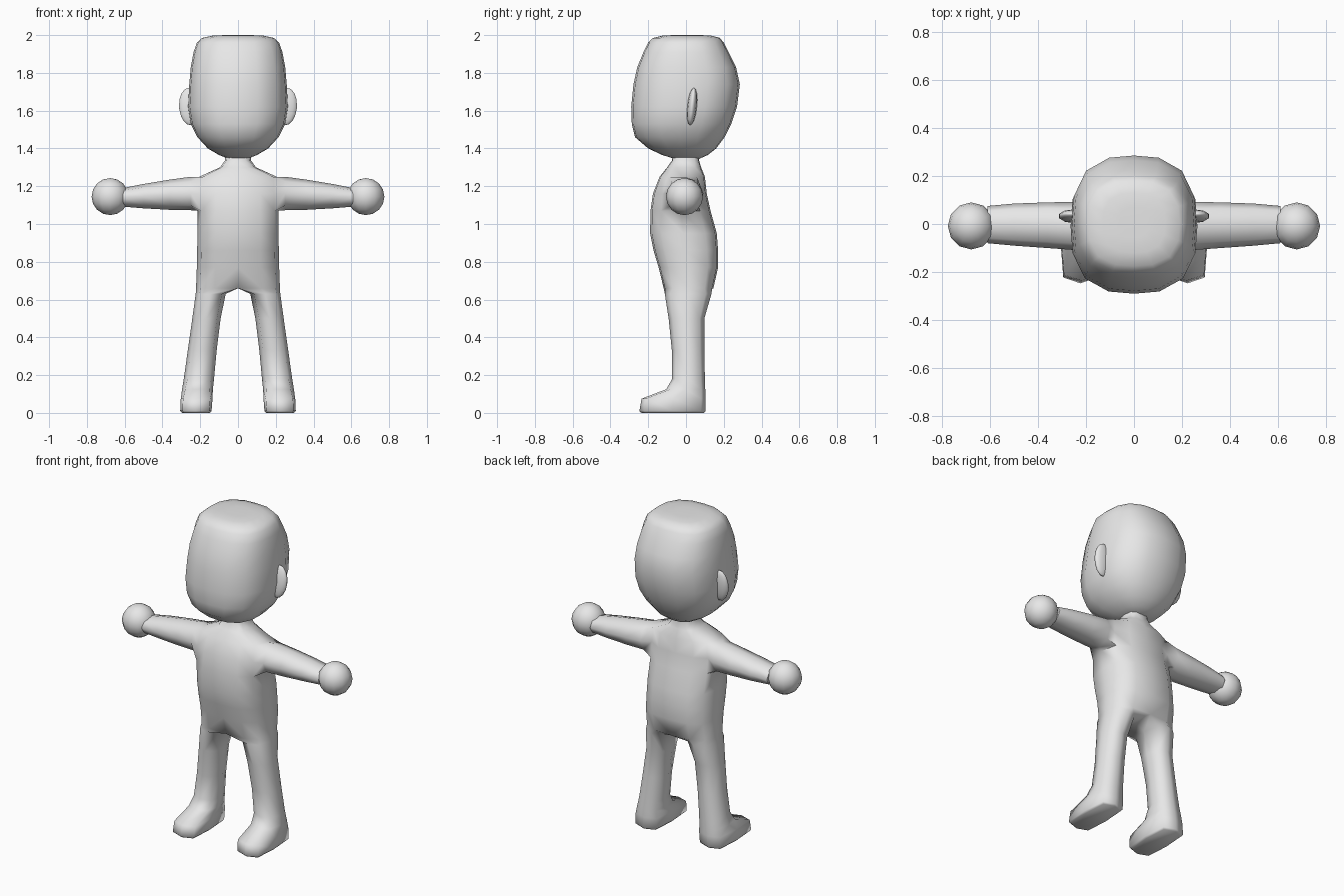
import bpy, bmesh, math

if "Cube" in bpy.data.objects:
    bpy.data.objects.remove(bpy.data.objects["Cube"])

grey = bpy.data.materials.new("light grey")
grey.diffuse_color = (0.8, 0.8, 0.8, 1)
grey.use_nodes = True
grey.node_tree.nodes["Principled BSDF"].inputs["Base Color"].default_value = grey.diffuse_color


def finish(name, bm, mirror=False, angle=70):
    bmesh.ops.recalc_face_normals(bm, faces=bm.faces)
    me = bpy.data.meshes.new(name)
    bm.to_mesh(me)
    bm.free()
    me.materials.append(grey)
    ob = bpy.data.objects.new(name, me)
    bpy.context.collection.objects.link(ob)
    if mirror:
        mod = ob.modifiers.new("mirror", "MIRROR")
        mod.use_clip = True
    bpy.ops.object.select_all(action='DESELECT')
    ob.select_set(True)
    bpy.context.view_layer.objects.active = ob
    bpy.ops.object.shade_smooth_by_angle(angle=math.radians(angle))
    return ob


def bridge(bm, a, b):
    n = len(a)
    for i in range(n):
        j = (i + 1) % n
        bm.faces.new((a[i], a[j], b[j], b[i]))


# Body: half of torso, one arm and one leg in a single mirrored skin
bm = bmesh.new()
# height, half width, front y, back y
torso = [
    (1.37, .065, -.07, .07), (1.335, .07, -.075, .07), (1.30, .095, -.10, .08),
    (1.25, .205, -.14, .10), (1.16, .215, -.175, .11), (1.07, .215, -.188, .13),
    (.95, .215, -.19, .163), (.86, .216, -.172, .17), (.77, .218, -.145, .17),
    (.66, .222, -.118, .145)]
rows = []
for z, w, f, b in torso:
    c, r = (f + b) / 2, (b - f) / 2
    pts = [(0, -1), (.55, -.95), (.9, -.65), (1, 0), (.9, .65), (.55, .95), (0, 1)]
    rows.append([bm.verts.new((w * x, c + r * y, z)) for x, y in pts])
ARM = (3, 4)  # rows whose side faces open into the arm
for k in range(len(rows) - 1):
    for i in range(6):
        if not (k in ARM and i in (2, 3)):
            a, b = rows[k], rows[k + 1]
            bm.faces.new((a[i], a[i + 1], b[i + 1], b[i]))

# Arm
t, m, b = rows[3], rows[4], rows[5]
ring = [t[2], t[3], t[4], m[4], b[4], b[3], b[2], m[2]]
octagon = [(-.72, .72), (0, 1), (.72, .72), (1, 0), (.72, -.72), (0, -1), (-.72, -.72), (-1, 0)]
# x, front y, back y, bottom z, top z
for x, f, bk, lo, hi in [(.25, -.108, .092, 1.073, 1.25), (.36, -.10, .09, 1.075, 1.235),
                         (.5, -.09, .085, 1.083, 1.212), (.61, -.08, .075, 1.092, 1.19)]:
    new = [bm.verts.new((x, (f + bk) / 2 + u * (bk - f) / 2, (lo + hi) / 2 + v * (hi - lo) / 2))
           for u, v in octagon]
    bridge(bm, ring, new)
    ring = new
bm.faces.new(ring)

# Leg and foot
ring = rows[-1] + [bm.verts.new((0, .013, .66))]
# height, inner x, outer x, front y, back y, corner fullness
for z, xi, xo, f, bk, k in [
        (.63, .065, .224, -.112, .135, .75), (.5, .092, .242, -.092, .097, .74),
        (.33, .113, .266, -.075, .097, .74), (.18, .127, .287, -.073, .1, .76),
        (.125, .133, .296, -.105, .102, .8), (.075, .135, .303, -.235, .104, .86),
        (.01, .14, .306, -.247, .104, .86), (0, .15, .296, -.236, .095, .86)]:
    c, r = (xi + xo) / 2, (xo - xi) / 2
    cy, ry = (f + bk) / 2, (bk - f) / 2
    pts = [(-k, -k), (0, -1), (k, -k), (1, 0), (k, k), (0, 1), (-k, k), (-1, 0)]
    new = [bm.verts.new((c + r * u, cy + ry * v, z)) for u, v in pts]
    bridge(bm, ring, new)
    ring = new
bm.faces.new(ring)
bmesh.ops.delete(bm, geom=[v for v in bm.verts if not v.link_faces], context='VERTS')
finish("body", bm, mirror=True)

# Head: stacked rounded-square rings
bm = bmesh.new()
# height, half width, front y, back y
head = [
    (1.345, .05, -.06, .07), (1.365, .10, -.125, .115), (1.40, .16, -.20, .16),
    (1.46, .215, -.27, .205), (1.53, .25, -.287, .24), (1.62, .264, -.29, .27),
    (1.74, .258, -.278, .285), (1.83, .25, -.258, .265), (1.91, .235, -.225, .225),
    (1.96, .218, -.20, .20), (1.985, .19, -.175, .18), (1.998, .13, -.12, .13),
    (2.0, .06, -.06, .07)]
prev = None
for z, w, f, b in head:
    c, r = (f + b) / 2, (b - f) / 2
    new = []
    for i in range(16):
        a = i * math.tau / 16
        u, v = math.cos(a), math.sin(a)
        s = (abs(u) ** 2.7 + abs(v) ** 2.7) ** (-1 / 2.7)
        new.append(bm.verts.new((w * u * s, c + r * v * s, z)))
    if prev:
        bridge(bm, prev, new)
    else:
        bm.faces.new(new)
    prev = new
bm.faces.new(prev)
finish("head", bm, angle=80)

# Hands and ears: one on each side
for side, label in ((1, "left"), (-1, "right")):
    bm = bmesh.new()
    bmesh.ops.create_uvsphere(bm, u_segments=12, v_segments=8, radius=.098)
    ob = finish(label + "_hand", bm)
    ob.location = (side * .677, -.008, 1.145)

    bm = bmesh.new()
    bmesh.ops.create_uvsphere(bm, u_segments=10, v_segments=8, radius=1)
    ob = finish(label + "_ear", bm)
    ob.scale = (.06, .026, .1)
    ob.location = (side * .255, .032, 1.622)
    ob.rotation_euler = (math.radians(-6), math.radians(side * 4), 0)
